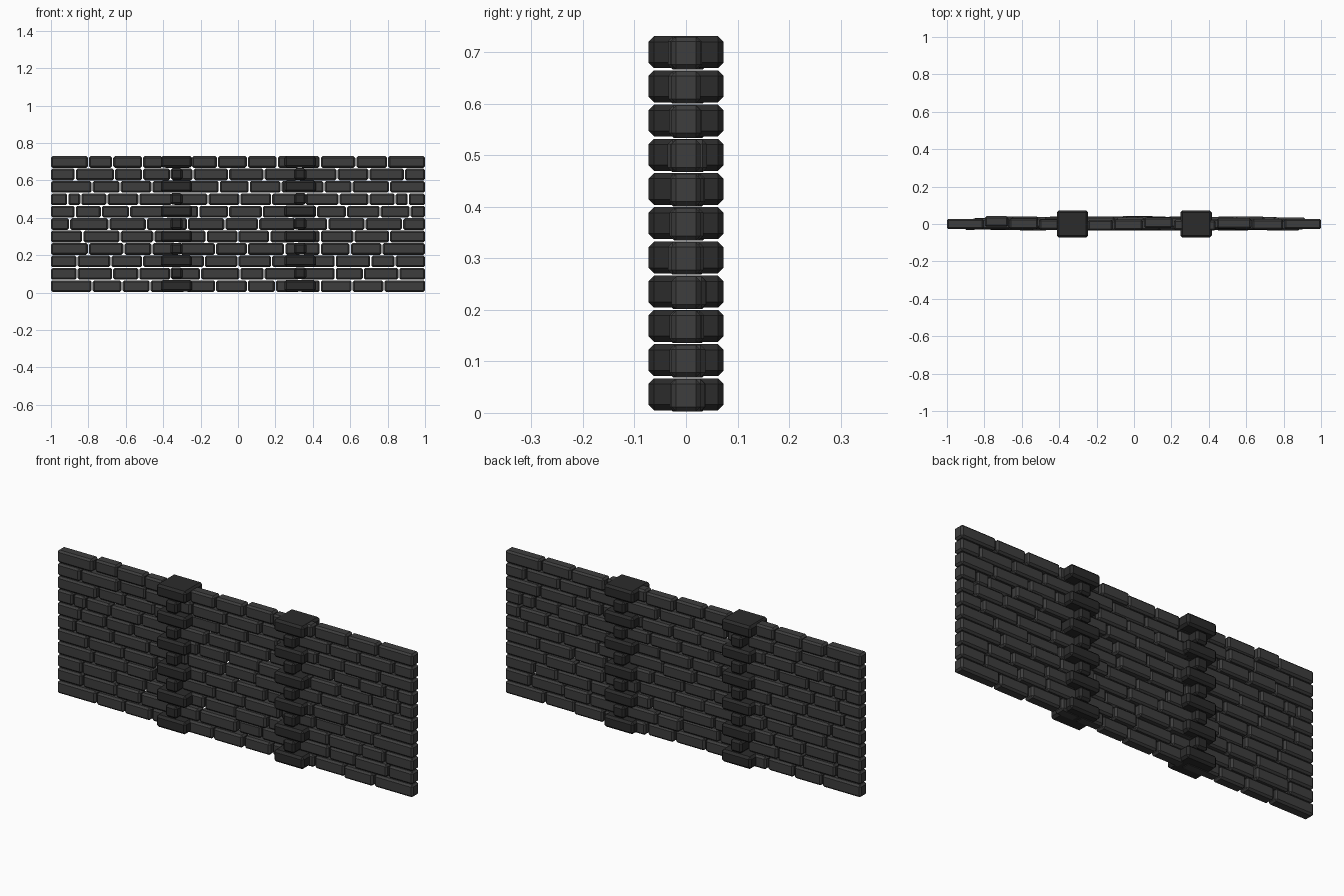
import bpy, bmesh, random
from mathutils import Matrix

if "Cube" in bpy.data.objects:
    bpy.data.objects.remove(bpy.data.objects["Cube"])

random.seed(4)
PITCH, Z0 = 0.0664, 0.034

# vertical joints of each course in hundredths, bottom to top
JOINTS = [
    (-78, -62, -47, -28, -12, 5, 20, 33, 44, 61, 78),
    (-86, -67, -53, -36, -20, 1, 14, 33, 52, 67, 86),
    (-86, -68, -51, -33, -18, 0, 18, 35, 52, 71, 84),
    (-80, -61, -46, -31, -12, 5, 25, 34, 44, 60, 77),
    (-83, -63, -45, -33, -17, 0, 17, 31, 44, 62, 81),
    (-90, -69, -49, -27, -7, 11, 31, 48, 68, 88),
    (-87, -73, -58, -39, -21, -5, 13, 28, 42, 58, 76, 92),
    (-91, -84, -70, -53, -35, -16, 1, 18, 36, 54, 70, 84, 91),
    (-78, -63, -46, -29, -10, 6, 23, 33, 46, 61, 81),
    (-87, -66, -51, -36, -24, -5, 14, 32, 53, 70, 89),
    (-80, -67, -51, -40, -25, -11, 5, 21, 33, 44, 63, 80),
]


def material(name, v):
    m = bpy.data.materials.new(name)
    m.diffuse_color = (v, v, v, 1)
    m.use_nodes = True
    m.node_tree.nodes["Principled BSDF"].inputs["Base Color"].default_value = m.diffuse_color
    return m


def chamfered_blocks(name, boxes, mat, chamfer):
    """One object made of chamfered boxes given as (centre, size)."""
    bm = bmesh.new()
    for (x, y, z), (sx, sy, sz) in boxes:
        bmesh.ops.create_cube(bm, size=1, matrix=Matrix.Translation((x, y, z))
                              @ Matrix.Diagonal((sx, sy, sz, 1)))
    bmesh.ops.bevel(bm, geom=bm.edges[:], offset=chamfer, segments=1,
                    affect='EDGES')
    me = bpy.data.meshes.new(name)
    bm.to_mesh(me)
    bm.free()
    me.materials.append(mat)
    ob = bpy.data.objects.new(name, me)
    bpy.context.collection.objects.link(ob)


brick_mat = material("dark_brick", 0.047)
pillar_mat = material("pillar_brick", 0.024)

# brick courses, each brick slightly in or out of the wall plane
for row, joints in enumerate(JOINTS):
    cuts = [-1.0] + [v / 100 for v in joints] + [1.0]
    boxes = []
    for i, (a, b) in enumerate(zip(cuts, cuts[1:])):
        end = i in (0, len(cuts) - 2)
        y = 0.0 if end else random.uniform(-0.008, 0.014)
        a2 = a if i == 0 else a + 0.003
        b2 = b if i == len(cuts) - 2 else b - 0.003
        boxes.append((((a2 + b2) / 2, y, Z0 + row * PITCH),
                      (b2 - a2, 0.056, 0.063)))
    chamfered_blocks(f"brick_course_{row + 1}", boxes, brick_mat, 0.009)

# pillars of alternating wide and narrow blocks
for side, x in (("left", -0.329), ("right", 0.332)):
    boxes = [((x, 0, Z0 + 0.002 + r * PITCH),
              (0.066 if r % 2 else 0.168, 0.146, 0.062)) for r in range(11)]
    chamfered_blocks(f"{side}_pillar", boxes, pillar_mat, 0.011)
